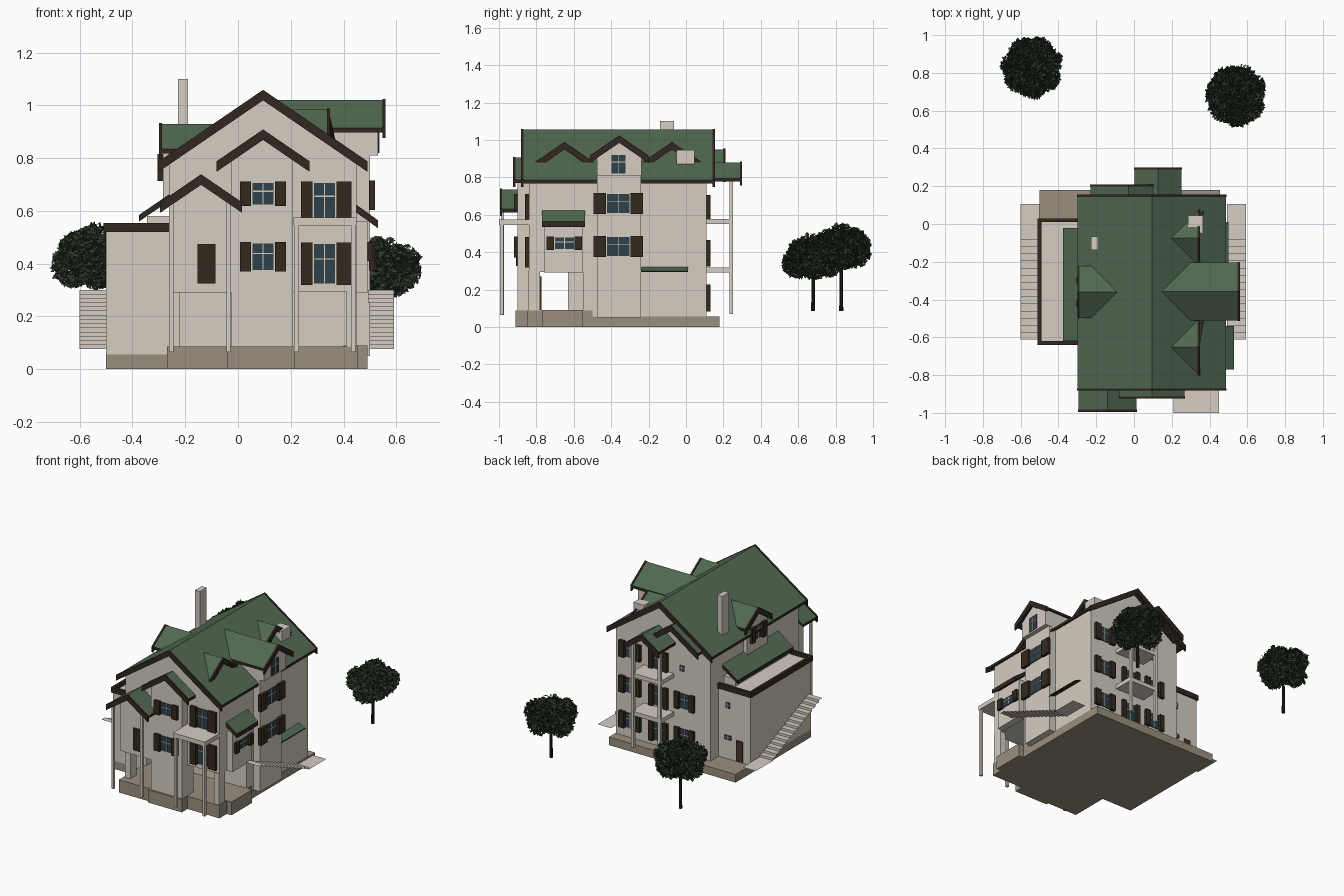
import bpy, bmesh, math, random
from mathutils import Vector, Matrix

if "Cube" in bpy.data.objects:
    bpy.data.objects.remove(bpy.data.objects["Cube"])

random.seed(4)


def material(name, rgb):
    m = bpy.data.materials.new(name)
    m.diffuse_color = (*rgb, 1)
    m.use_nodes = True
    m.node_tree.nodes["Principled BSDF"].inputs["Base Color"].default_value = m.diffuse_color
    return m


WALL = material("plaster", (.66, .61, .54))
ROOF = material("roof green", (.083, .14, .08))
TRIM = material("dark wood trim", (.031, .02, .013))
BASE = material("foundation tan", (.32, .275, .21))
GLASS = material("window glass", (.028, .05, .066))
SHUT = material("shutter brown", (.034, .022, .013))
DOOR = material("door brown", (.075, .03, .02))
LEAF = material("leaf green", (.03, .048, .025))
BARK = material("bark", (.017, .013, .01))


def finish(name, bm, *mats, fix=True):
    if fix:
        bmesh.ops.recalc_face_normals(bm, faces=bm.faces)
    me = bpy.data.meshes.new(name)
    bm.to_mesh(me)
    bm.free()
    for m in mats:
        me.materials.append(m)
    ob = bpy.data.objects.new(name, me)
    bpy.context.collection.objects.link(ob)
    return ob


def box(name, x, y, z, mat):
    bm = bmesh.new()
    bmesh.ops.create_cube(bm, size=1)
    for v in bm.verts:
        v.co = [lo + (c + .5) * (hi - lo) for c, (lo, hi) in zip(v.co, (x, y, z))]
    return finish(name, bm, mat)


def prism(name, profile, axis, a, b, mats):
    """Extrude a (u, z) profile along x or y; the far end may follow a slope."""
    bm = bmesh.new()
    end = b if callable(b) else (lambda z: b)
    place = (lambda t, u, z: (t, u, z)) if axis == 'x' else (lambda t, u, z: (u, t, z))
    near = [bm.verts.new(place(a, u, z)) for u, z in profile]
    far = [bm.verts.new(place(end(z), u, z)) for u, z in profile]
    bm.faces.new(near)
    bm.faces.new(far[::-1])
    n = len(profile)
    for i in range(n):
        bm.faces.new((near[i], near[(i + 1) % n], far[(i + 1) % n], far[i]))
    bmesh.ops.recalc_face_normals(bm, faces=bm.faces)
    if len(mats) > 1:               # upward faces are tiles, all others trim
        for f in bm.faces:
            f.normal_update()
            f.material_index = 0 if f.normal.z > .3 else 1
    return finish(name, bm, *mats, fix=False)


S, T = .684, .036                   # roof pitch and rake board depth


def chevron(c, half, ridge, up, down):
    e = ridge - S * half
    return [(c - half, e + up), (c, ridge + up), (c + half, e + up),
            (c + half, e - down), (c, ridge - down), (c - half, e - down)]


def gable_roof(name, c, half, ridge, axis, a, b, both=False):
    """Thin tiled slab with dark rake boards on its open ends."""
    prism(name, chevron(c, half, ridge, 0, .018), axis, a, b, (ROOF, TRIM))
    inward = -.01 if axis == 'x' and a > 0 or axis == 'y' and a > 0 else .01
    ends = [(a, a + inward)] + ([(b - .01, b)] if both else [])
    for p, q in ends:
        prism(name + "_rake", chevron(c, half + .003, ridge, .004, T), axis,
              p - inward * .2, q, (TRIM,))


def gable_wall(name, c, half, ridge, z0, axis, a, b):
    r = ridge - .02
    prism(name, [(c - half, z0), (c - half, r - S * half), (c, r),
                 (c + half, r - S * half), (c + half, z0)], axis, a, b, (WALL,))


def right_slope(z):
    return .09 + (1.055 - z) / S


def left_slope(z):
    return .10 - (1.055 - z) / S


# Foundation, stepped along the front
box("foundation", (-.5, .455), (-.63, .18), (0, .055), BASE)
box("porch_foundation", (-.27, -.035), (-.895, -.5), (0, .087), BASE)
box("bay_foundation", (-.04, .215), (-.912, -.5), (0, .087), BASE)
box("corner_foundation", (.2, .455), (-.85, -.5), (0, .087), BASE)
box("side_foundation", (.4, .49), (-.77, -.55), (0, .09), BASE)

# Main house, set over an open undercroft at the front
box("ground_floor_walls", (-.26, .45), (-.55, .11), (.05, .31), WALL)
gable_wall("main_walls", .095, .355, 1.055, .295, 'y', -.84, .11)
gable_roof("main_roof", .095, .393, 1.055, 'y', -.88, .155, both=True)

# Front gables
gable_wall("front_bay", .092, .117, .905, .087, 'y', -.9, -.78)
gable_roof("front_bay_roof", .095, .173, .905, 'y', -.922, -.84)
gable_wall("porch_room", -.14, .115, .735, .29, 'y', -.9, -.83)
gable_roof("porch_roof", -.14, .153, .735, 'y', -.993, -.84)
for x in (-.253, -.036):
    box("porch_post", (x - .008, x + .008), (-.99, -.974), (.065, .64), WALL)
for x in (-.24, .43):
    box("undercroft_pillar", (x - .02, x + .02), (-.845, -.78), (.08, .3), WALL)

# Front balcony
box("front_balcony", (.21, .45), (-1.0, -.83), (.545, .575), WALL)
for x in (.222, .437):
    box("front_balcony_post", (x - .009, x + .009), (-.995, -.977), (.065, .55), WALL)

# Right side: window bay with lean-to, tall gabled bay, door canopy
box("side_bay", (.44, .49), (-.76, -.55), (.29, .56), WALL)
prism("side_bay_roof", [(.44, .63), (.53, .565), (.53, .535), (.44, .6)],
      'y', -.77, -.54, (ROOF, TRIM))
box("tall_bay", (.4, .5), (-.475, -.24), (.05, .86), WALL)
gable_wall("right_dormer_wall", -.357, .118, 1.02, .81, 'x', .2, .53)
gable_roof("right_dormer_roof", -.357, .153, 1.02, 'x', .558, right_slope)
for y in (-.65, -.075):
    gable_roof("small_dormer_roof", y, .152, .985, 'x', .347, right_slope)
prism("door_canopy", [(.44, .326), (.5, .3), (.5, .293), (.44, .319)],
      'y', -.25, .01, (ROOF, TRIM))

# Left side: flat-roofed wing, lean-to and dormer
box("left_wing", (-.5, -.25), (-.63, .02), (.05, .53), WALL)
box("left_wing_edge", (-.51, -.49), (-.64, .03), (.52, .555), TRIM)
for y in (-.64, .01):
    box("left_wing_edge", (-.495, -.26), (y, y + .02), (.52, .555), TRIM)
box("lean_to_wall", (-.345, -.25), (-.6, -.04), (.52, .58), WALL)
prism("lean_to_roof", [(-.255, .667), (-.375, .585), (-.375, .56), (-.255, .642)],
      'y', -.62, -.02, (ROOF, TRIM))
gable_wall("left_dormer_wall", -.36, .11, .93, .64, 'x', -.285, -.03)
gable_roof("left_dormer_roof", -.36, .138, .93, 'x', -.298, left_slope)

# Back gables and stacked balconies
gable_roof("back_gable_roof", -.03, .2, .95, 'y', .208, .1)
gable_roof("back_porch_roof", .127, .125, .88, 'y', .298, .1)
for z in (.29, .55):
    box("back_balcony", (.015, .24), (.1, .25), (z, z + .028), WALL)
for x in (.027, .228):
    box("back_post", (x - .01, x + .01), (.232, .252), (.07, .8), WALL)

# Chimneys
box("tall_chimney", (-.227, -.19), (-.138, -.065), (.8, 1.1), WALL)
box("short_chimney", (.285, .365), (-.05, .045), (.85, .945), WALL)


# Windows: glass, glazing bars and optional shutters on a wall plane
def plate(name, axis, pos, out, u, z, w, h, depth, mat):
    d = tuple(sorted((pos - out * .003, pos + out * depth)))
    s = (u - w / 2, u + w / 2)
    xy = (d, s) if axis == 'x' else (s, d)
    box(name, *xy, (z - h / 2, z + h / 2), mat)


def window(axis, pos, out, u, z, w, h, shutter=0):
    plate("window_glass", axis, pos, out, u, z, w, h, .005, GLASS)
    plate("glazing_bar", axis, pos, out, u, z, .004, h, .007, WALL)
    plate("glazing_bar", axis, pos, out, u, z + h * .12, w, .004, .007, WALL)
    for side in (-1, 1):
        if shutter:
            plate("shutter", axis, pos, out, u + side * (w / 2 + shutter / 2 + .005),
                  z, shutter, h + .012, .02, SHUT)


for z, h in ((.665, .08), (.427, .1)):
    window('y', -.9, -1, .095, z, .08, h, .042)
for z, h in ((.64, .13), (.4, .15)):
    window('y', -.84, -1, .328, z, .08, h, .045)
    plate("shutter", 'y', -.84, -1, .402, z, .058, h + .012, .02, SHUT)
plate("porch_door", 'y', -.9, -1, -.12, .4, .068, .15, .01, SHUT)
for z in (.66, .43):
    window('x', .5, 1, -.362, z, .12, .1, .068)
window('x', .53, 1, -.362, .87, .075, .1)
window('x', .49, 1, -.65, .447, .1, .06, .04)
window('x', -.285, -1, -.36, .765, .07, .09, .04)
for z in (.65, .41, .17):
    window('y', .11, 1, .34, z, .07, .1, .04)
    window('y', .11, 1, .125, z - .015, .07, .13, .03)
    if z < .6:
        window('y', .11, 1, -.07, z, .07, .1, .035)
window('y', .11, 1, -.05, .63, .035, .04)
window('y', .02, 1, -.33, .2, .05, .03)
window('y', .02, 1, -.33, .42, .03, .04)
plate("wing_door", 'y', .02, 1, -.42, .13, .05, .14, .008, DOOR)
plate("undercroft_door", 'y', -.78, 1, .1, .18, .16, .18, .008, DOOR)


# Outside stairs: thin folded treads and risers rising towards the front
def stairs(name, x0, x1):
    bm = bmesh.new()
    pts = [(.105, .076), (-.08, .076)]
    for i in range(14):
        y, z = -.08 - i * .038, .076 + (i + 1) * .016
        pts += [(y, z), (y - .038, z)]
    row = [(bm.verts.new((x0, y, z)), bm.verts.new((x1, y, z))) for y, z in pts]
    for a, b in zip(row, row[1:]):
        bm.faces.new((a[0], a[1], b[1], b[0]))
    finish(name, bm, WALL)


stairs("left_stairs", -.6, -.5)
stairs("right_stairs", .492, .592)


# Trees: slim trunks with leafy crowns made of small cards
def tree(x, y, zc):
    bm = bmesh.new()
    bmesh.ops.create_cone(bm, cap_ends=True, segments=8, radius1=.011, radius2=.007,
                          depth=zc - .085,
                          matrix=Matrix.Translation((x, y, (zc + .085) / 2)))
    finish("tree_trunk", bm, BARK)
    bm = bmesh.new()
    ring = [(.4, .02), (1.25, -.02), (2.1, .025), (3.0, -.03), (3.9, .02), (4.8, -.03),
            (5.6, 0)]
    blobs = [(Vector((.083 * math.cos(a), .083 * math.sin(a), dz)), .083) for a, dz in ring]
    blobs += [(Vector((0, 0, .04)), .095), (Vector((0, 0, -.03)), .085)]
    for i in range(5400):
        c, r = blobs[i % len(blobs)]
        d = Vector([random.gauss(0, 1) for _ in range(3)]).normalized()
        p = Vector((x, y, zc)) + c + d * r * random.uniform(.6, 1.0)
        a = Vector([random.gauss(0, 1) for _ in range(3)]).normalized()
        b = a.orthogonal().normalized()
        a, b = a * .014, b * .01
        bm.faces.new([bm.verts.new(q) for q in (p - a, p - b, p + a, p + b)])
    finish("tree_crown", bm, LEAF, fix=False)


tree(-.54, .83, .42)
tree(.54, .68, .37)
